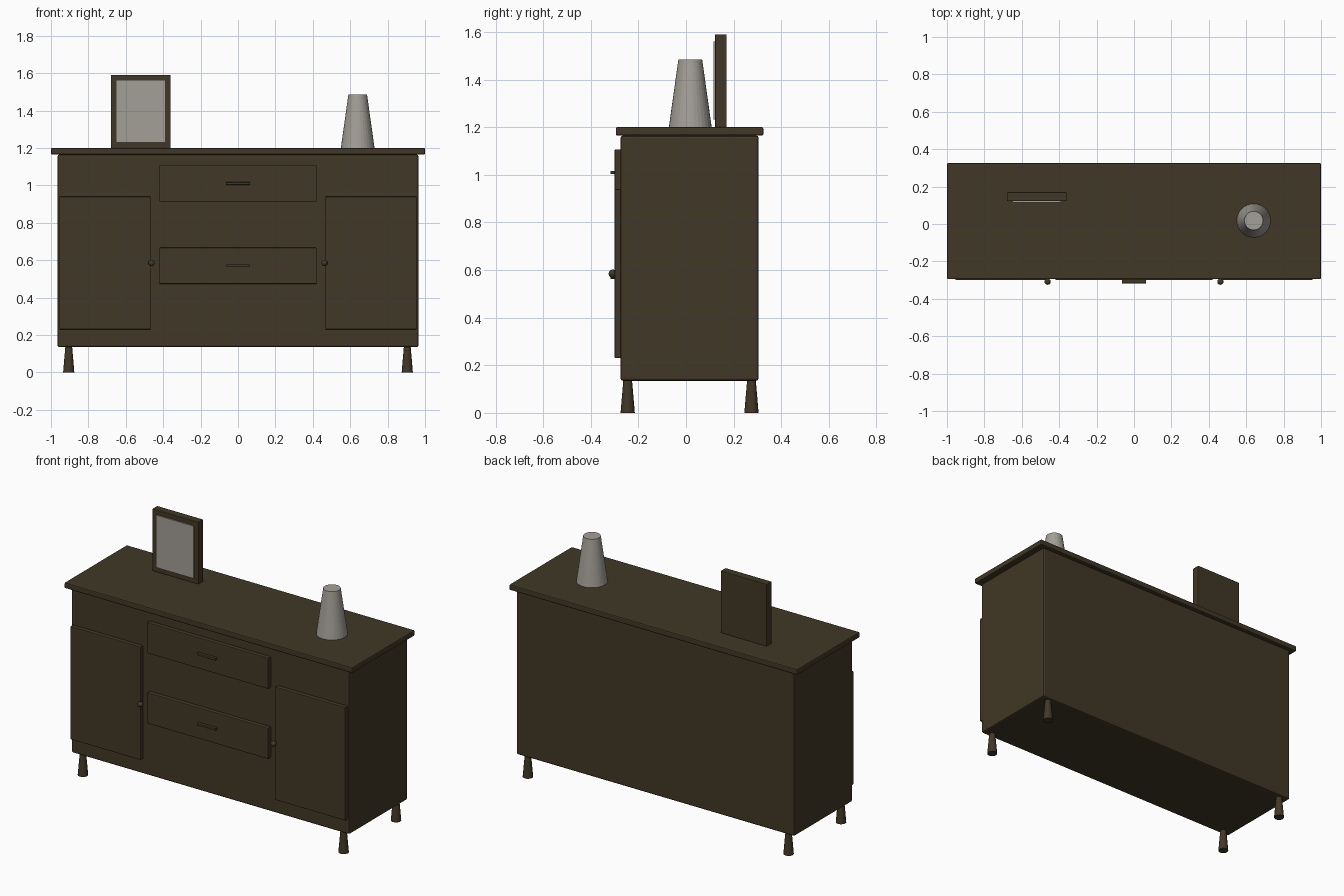
import bpy

cube = bpy.data.objects.get("Cube")
if cube:
    bpy.data.objects.remove(cube)


def material(name, rgb):
    mat = bpy.data.materials.new(name)
    mat.use_nodes = True
    color = (*rgb, 1)
    mat.diffuse_color = color
    mat.node_tree.nodes["Principled BSDF"].inputs["Base Color"].default_value = color
    return mat


wood = material("dark wood", (0.052, 0.039, 0.019))
pale = material("pale grey", (0.37, 0.35, 0.31))


def finish(name, mat, smooth=False):
    obj = bpy.context.object
    obj.name = name
    obj.data.materials.append(mat)
    if smooth:
        bpy.ops.object.shade_smooth_by_angle()
    return obj


def box(name, low, high, bevel=0.0, mat=wood):
    center = [(a + b) / 2 for a, b in zip(low, high)]
    bpy.ops.mesh.primitive_cube_add(size=1, location=center)
    obj = finish(name, mat)
    obj.scale = [b - a for a, b in zip(low, high)]
    bpy.ops.object.transform_apply(location=False, rotation=False, scale=True)
    if bevel:
        mod = obj.modifiers.new("soft edges", "BEVEL")
        mod.width = bevel
        mod.segments = 2
    return obj


def cone(name, x, y, z0, z1, r0, r1, sides, mat, smooth=False):
    bpy.ops.mesh.primitive_cone_add(vertices=sides, radius1=r0, radius2=r1,
                                    depth=z1 - z0, location=(x, y, (z0 + z1) / 2))
    return finish(name, mat, smooth)


# Cabinet and overhanging top
box("cabinet_body", (-0.965, -0.275, 0.135), (0.965, 0.305, 1.165), 0.01)
box("cabinet_top", (-1, -0.295, 1.165), (1, 0.325, 1.2), 0.006)

# Doors, knobs and legs on both sides
for side, s in (("left", 1), ("right", -1)):
    x0, x1 = sorted((s * 0.467, s * 0.955))
    box(side + "_door", (x0, -0.3, 0.23), (x1, -0.27, 0.94), 0.004)
    bpy.ops.mesh.primitive_uv_sphere_add(segments=20, ring_count=12, radius=0.017,
                                         location=(s * 0.462, -0.308, 0.585))
    finish(side + "_door_knob", wood, True)
    for end, y in (("front", -0.245), ("back", 0.275)):
        cone(f"{end}_{side}_leg", s * 0.905, y, 0, 0.14, 0.03, 0.018, 24, wood, True)

# Drawers with bar handles
for name, z in (("upper", 1.01), ("lower", 0.57)):
    box(name + "_drawer", (-0.42, -0.3, z - 0.097), (0.42, -0.27, z + 0.097), 0.004)
    box(name + "_handle", (-0.065, -0.317, z - 0.007), (0.065, -0.295, z + 0.007), 0.002)

# Picture frame with a raised pale panel
box("picture_frame", (-0.68, 0.122, 1.2), (-0.36, 0.17, 1.59), 0.003)
box("picture_panel", (-0.65, 0.115, 1.232), (-0.39, 0.124, 1.56), 0.0, pale)

# Tapered vase
cone("vase", 0.64, 0.018, 1.2, 1.485, 0.09, 0.05, 32, pale)
